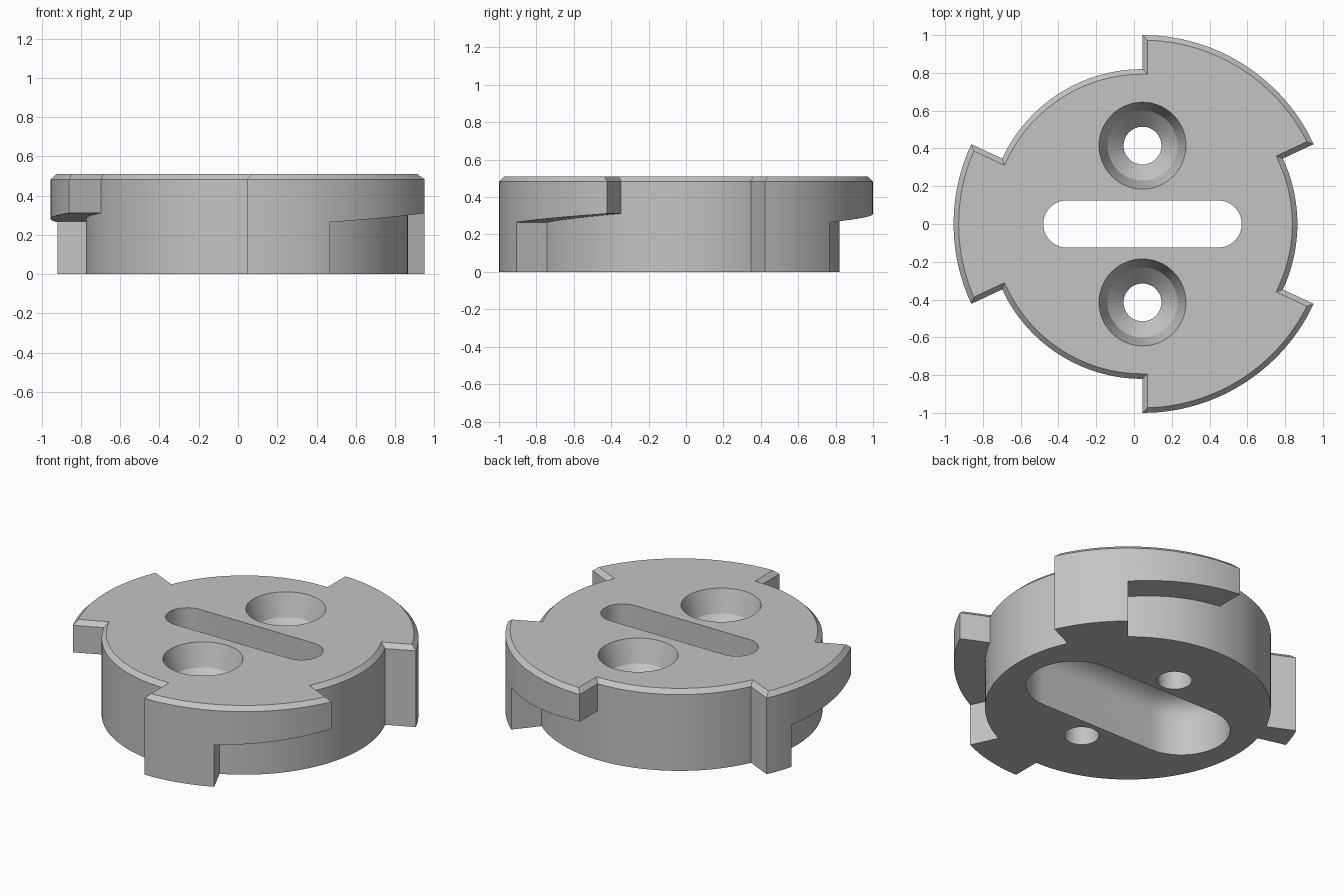
import bpy, bmesh
from math import radians, cos, sin, pi

CX = 0.045                      # axis of the disc
R_CORE, R_LUG = 0.82, 1.0
HEIGHT, CHAMFER = 0.51, 0.027
# start of lug, end of its full-height post, end of lug (degrees)
LUGS = [(25, 50, 90), (155, 165, 205), (270, 295, 335)]

old = bpy.data.objects.get("Cube")
if old:
    bpy.data.objects.remove(old, do_unlink=True)

metal = bpy.data.materials.new("satin grey")
metal.use_nodes = True
GREY = (0.55, 0.55, 0.55, 1)
metal.diffuse_color = GREY
metal.node_tree.nodes["Principled BSDF"].inputs["Base Color"].default_value = GREY


def polar(r, deg):
    return CX + r * cos(radians(deg)), r * sin(radians(deg))


def arc(r, start, end):
    """Arc points, leaving room beside the ends for the chamfer corners."""
    return [polar(r, a) for a in (start, *range(start + 3, end - 2), end)]


def finish(bm, name):
    bmesh.ops.recalc_face_normals(bm, faces=bm.faces[:])
    mesh = bpy.data.meshes.new(name)
    bm.to_mesh(mesh)
    bm.free()
    mesh.materials.append(metal)
    obj = bpy.data.objects.new(name, mesh)
    bpy.context.scene.collection.objects.link(obj)
    return obj


def loft(name, rings):
    """Closed skin through equal-sized rings of points."""
    bm = bmesh.new()
    loops = [[bm.verts.new(p) for p in ring] for ring in rings]
    n = len(loops[0])
    for a, b in zip(loops, loops[1:]):
        for i in range(n):
            j = (i + 1) % n
            bm.faces.new((a[i], a[j], b[j], b[i]))
    bm.faces.new(loops[0])
    bm.faces.new(loops[-1])
    return finish(bm, name)


def circle(r, y, z, steps=64):
    return [(CX + r * cos(2 * pi * k / steps), y + r * sin(2 * pi * k / steps), z)
            for k in range(steps)]


def stadium(half_length, r, z, steps=32):
    """Rounded slot outline."""
    pts = []
    for side in (1, -1):
        for k in range(steps + 1):
            a = -side * pi / 2 + pi * k / steps
            pts.append((CX + side * half_length + r * cos(a), r * sin(a), z))
    return pts


def cut(target, cutter):
    mod = target.modifiers.new("cut", 'BOOLEAN')
    mod.operation = 'DIFFERENCE'
    mod.solver = 'EXACT'
    mod.object = cutter
    bpy.context.view_layer.objects.active = target
    bpy.ops.object.modifier_apply(modifier=mod.name)
    bpy.data.objects.remove(cutter, do_unlink=True)


# Disc with three lugs, extruded and chamfered along the top rim
outline = []
for i, (start, post, end) in enumerate(LUGS):
    following = LUGS[(i + 1) % 3][0] + (360 if i == 2 else 0)
    outline += arc(R_LUG, start, end) + arc(R_CORE, end, following)
bm = bmesh.new()
base = bm.faces.new([bm.verts.new((x, y, 0)) for x, y in outline])
ext = bmesh.ops.extrude_face_region(bm, geom=[base], use_keep_orig=True)["geom"]
bmesh.ops.translate(bm, vec=(0, 0, HEIGHT - CHAMFER),
                    verts=[v for v in ext if isinstance(v, bmesh.types.BMVert)])
top = [f for f in ext if isinstance(f, bmesh.types.BMFace)][0]
bmesh.ops.recalc_face_normals(bm, faces=bm.faces[:])
bmesh.ops.inset_region(bm, faces=[top], thickness=CHAMFER, use_even_offset=True)
for v in top.verts:
    v.co.z = HEIGHT
bmesh.ops.triangulate(bm, faces=[base, top])
disc = finish(bm, "bayonet_disc")

# Ramped clearance under the overhanging part of each lug
for start, post, end in LUGS:
    rings = []
    span = end - post
    for k in range(span + 1):
        a = post + k * (span + 0.4) / span
        z = 0.265 + 0.047 * k / span
        (xi, yi), (xo, yo) = polar(R_CORE + 0.0005, a), polar(1.1, a)
        rings.append([(xi, yi, -0.1), (xo, yo, -0.1), (xo, yo, z), (xi, yi, z)])
    cut(disc, loft("ramp_cutter", rings))

# Countersunk screw holes
SCREW = [(0.1, -0.1), (0.1, 0.285), (0.185, 0.37), (0.23, HEIGHT), (0.233, HEIGHT + 0.01)]
for y in (0.415, -0.415):
    cut(disc, loft("screw_cutter", [circle(r, y, z) for r, z in SCREW]))

# Central slot, widening into a rounded recess underneath
SLOT = [(0.28, -0.1), (0.28, 0.23), (0.272, 0.275), (0.25, 0.31),
        (0.215, 0.337), (0.17, 0.353), (0.125, 0.36), (0.125, 0.6)]
cut(disc, loft("slot_cutter", [stadium(0.4, r, z) for r, z in SLOT]))

# Smooth curved walls, keep edges crisp
bpy.ops.object.select_all(action='DESELECT')
disc.select_set(True)
bpy.context.view_layer.objects.active = disc
bpy.ops.object.shade_smooth_by_angle(angle=radians(25))
